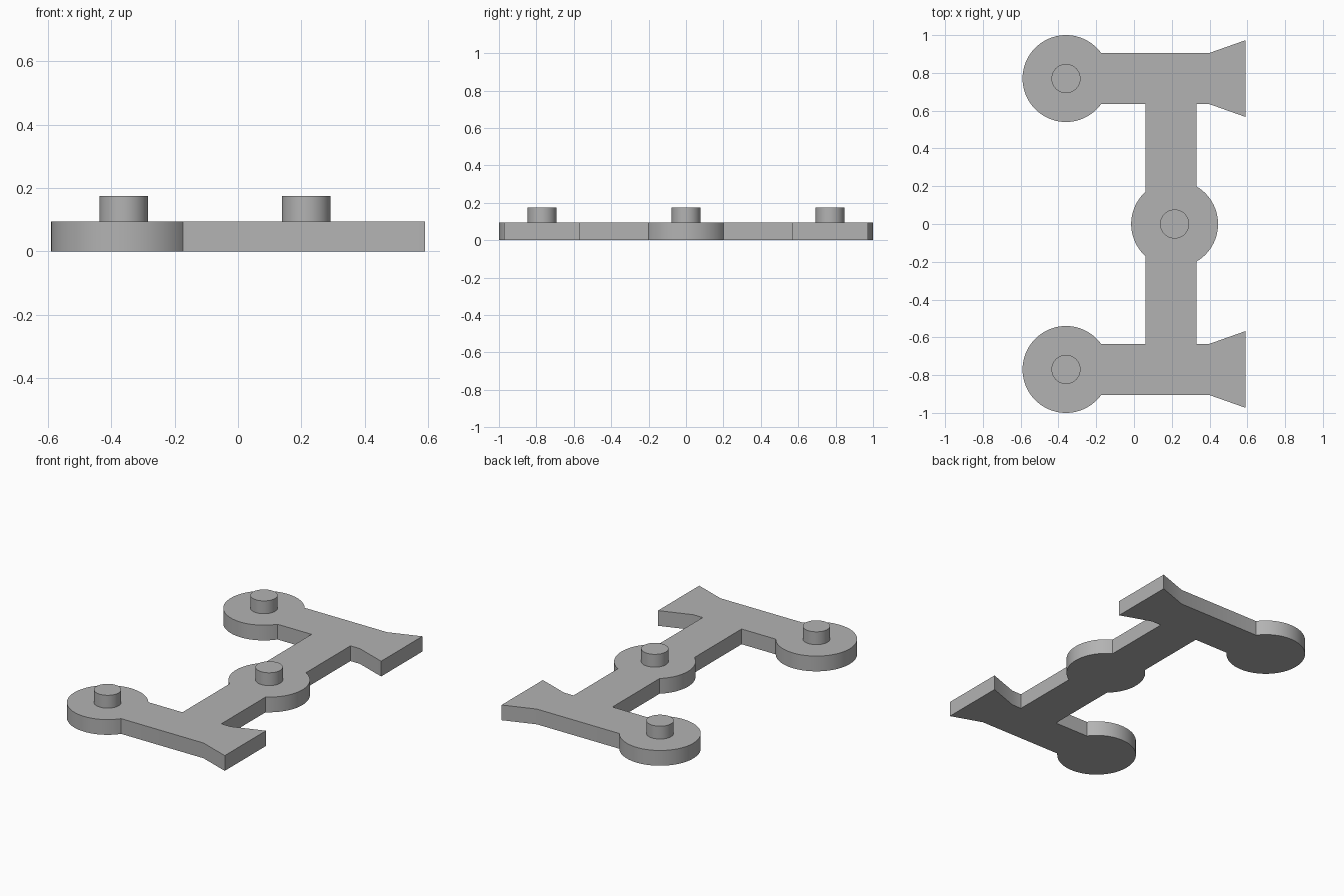
import bpy
import bmesh
from math import acos, asin, cos, sin, pi

cube = bpy.data.objects.get("Cube")
if cube:
    bpy.data.objects.remove(cube, do_unlink=True)

# Main dimensions
PLATE_TOP, PIN_TOP = 0.095, 0.175
DISC_R, PIN_R = 0.23, 0.077
HUB_X, HEAD_X, ARM_Y = 0.215, -0.36, 0.77
ARM_HALF, FLARE_HALF = 0.134, 0.203
STEM_LEFT, STEM_RIGHT = 0.062, 0.33
FLARE_X, END_X = 0.395, 0.59

grey = bpy.data.materials.new("plain grey")
grey.use_nodes = True
colour = (0.45, 0.45, 0.45, 1)
grey.diffuse_color = colour
grey.node_tree.nodes["Principled BSDF"].inputs["Base Color"].default_value = colour


def arc(cx, cy, r, start, end, steps):
    angles = [start + (end - start) * i / steps for i in range(steps + 1)]
    return [(cx + r * cos(a), cy + r * sin(a)) for a in angles]


def extrude_outline(name, outline, bottom, top):
    bm = bmesh.new()
    face = bm.faces.new([bm.verts.new((x, y, bottom)) for x, y in outline])
    result = bmesh.ops.extrude_face_region(bm, geom=[face], use_keep_orig=True)
    raised = [v for v in result["geom"] if isinstance(v, bmesh.types.BMVert)]
    bmesh.ops.translate(bm, verts=raised, vec=(0, 0, top - bottom))
    bmesh.ops.recalc_face_normals(bm, faces=bm.faces)
    mesh = bpy.data.meshes.new(name)
    bm.to_mesh(mesh)
    bm.free()
    mesh.materials.append(grey)
    obj = bpy.data.objects.new(name, mesh)
    bpy.context.collection.objects.link(obj)
    bpy.ops.object.select_all(action="DESELECT")
    obj.select_set(True)
    bpy.context.view_layer.objects.active = obj
    bpy.ops.object.shade_smooth_by_angle()
    return obj


# Back half of the plate outline, running from the hub's +x side to its -x side
neck = asin(ARM_HALF / DISC_R)
half = arc(HUB_X, 0, DISC_R, 0, acos((STEM_RIGHT - HUB_X) / DISC_R), 14)
half += [
    (STEM_RIGHT, ARM_Y - ARM_HALF),
    (FLARE_X, ARM_Y - ARM_HALF),
    (END_X, ARM_Y - FLARE_HALF),
    (END_X, ARM_Y + FLARE_HALF),
    (FLARE_X, ARM_Y + ARM_HALF),
]
half += arc(HEAD_X, ARM_Y, DISC_R, neck, 2 * pi - neck, 64)
half += [(STEM_LEFT, ARM_Y - ARM_HALF)]
half += arc(HUB_X, 0, DISC_R, acos((STEM_LEFT - HUB_X) / DISC_R), pi, 12)

# Mirror to the front half, sharing the two points on the centre line
mirrored = [(x, -y) for x, y in reversed(half[1:-1])]
extrude_outline("base_plate", half + mirrored, 0, PLATE_TOP)

# Round pins on the hub and both heads
for name, x, y in (("hub_pin", HUB_X, 0),
                   ("back_pin", HEAD_X, ARM_Y),
                   ("front_pin", HEAD_X, -ARM_Y)):
    circle = arc(x, y, PIN_R, 0, 2 * pi, 48)[:-1]
    extrude_outline(name, circle, PLATE_TOP, PIN_TOP)
